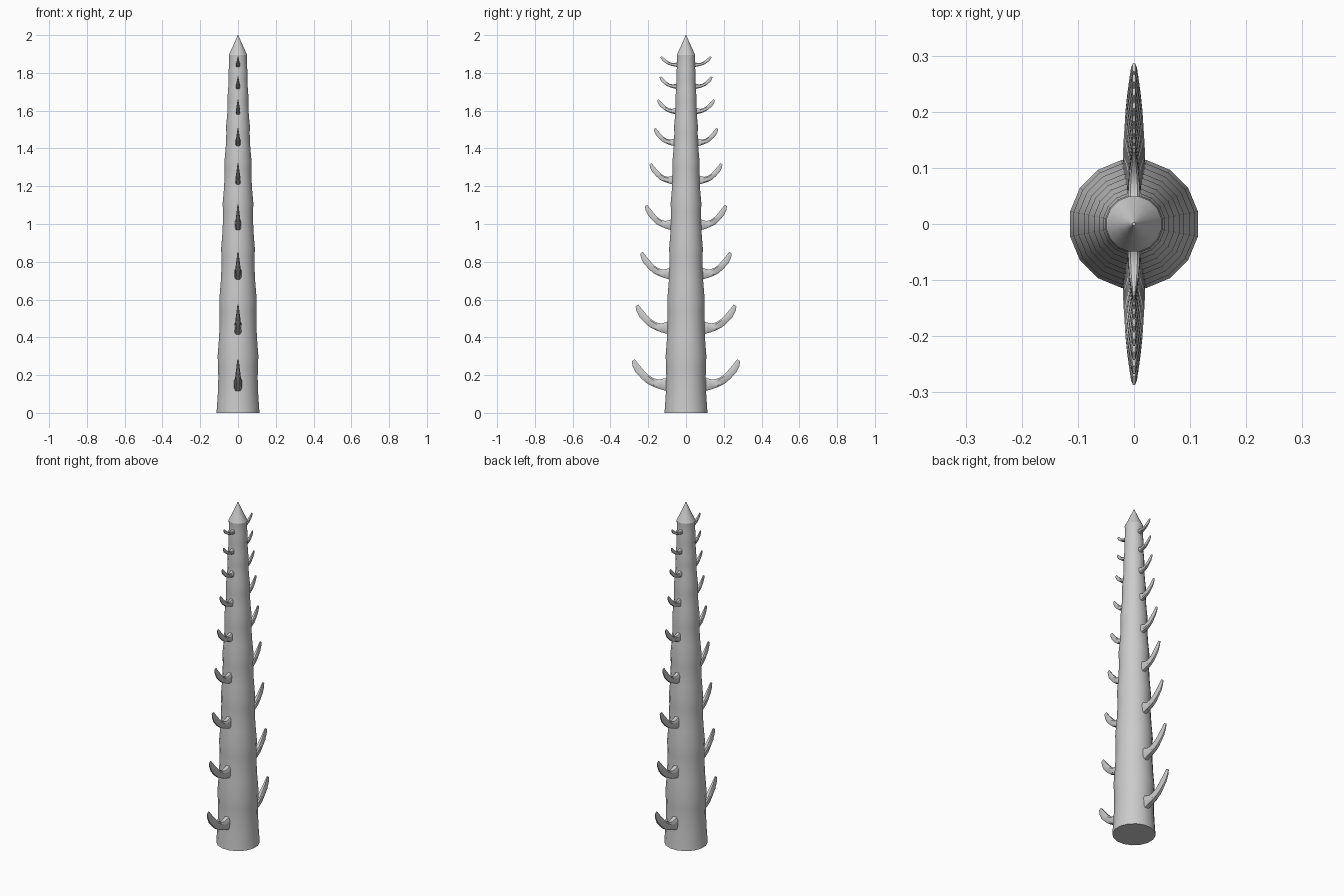
import bpy, bmesh, math

if "Cube" in bpy.data.objects:
    bpy.data.objects.remove(bpy.data.objects["Cube"])

SIDES = 16


def finish(bm, name, angle):
    bmesh.ops.recalc_face_normals(bm, faces=bm.faces[:])
    me = bpy.data.meshes.new(name)
    bm.to_mesh(me)
    bm.free()
    ob = bpy.data.objects.new(name, me)
    bpy.context.collection.objects.link(ob)
    bpy.ops.object.select_all(action='DESELECT')
    ob.select_set(True)
    bpy.context.view_layer.objects.active = ob
    bpy.ops.object.shade_smooth_by_angle(angle=math.radians(angle))
    return ob


def loft(bm, rings):
    # skin a list of point rings and cap both ends
    loops = [[bm.verts.new(p) for p in r] for r in rings]
    n = len(loops[0])
    for a, b in zip(loops, loops[1:]):
        for i in range(n):
            j = (i + 1) % n
            bm.faces.new((a[i], a[j], b[j], b[i]))
    bm.faces.new(loops[0][::-1])
    bm.faces.new(loops[-1])


def circle(r, z):
    return [(r * math.cos(2 * math.pi * (i + .5) / SIDES),
             r * math.sin(2 * math.pi * (i + .5) / SIDES), z) for i in range(SIDES)]


# Trunk: tapering stacked segments, each with a slight waist
joints = [(0, .116), (.30, .110), (.60, .101), (.87, .091), (1.11, .083),
          (1.335, .073), (1.52, .064), (1.68, .056), (1.79, .052), (1.895, .050)]
profile = [joints[0]]
for (z0, r0), (z1, r1) in zip(joints, joints[1:]):
    h = z1 - z0
    dip = .02 * h
    for t, k in ((.33, .8), (.6, 1.0), (.8, .7)):
        profile.append((z0 + t * h, r0 + (r1 - r0) * t - k * dip))
    profile.append((z1, r1))
bm = bmesh.new()
loft(bm, [circle(r, z) for z, r in profile])
finish(bm, "trunk", 30)

# Pointed cap
bm = bmesh.new()
loft(bm, [circle(r, z) for z, r in
          ((1.895, .050), (1.93, .033), (1.965, .017), (1.99, .006), (2.0, .003))])
finish(bm, "tip_cap", 40)

# Thorn sections: upper (y, z), lower (y, z), half width; relative to root bottom
SECTIONS = [((-.035, .095), (-.035, .000), .021), ((-.003, .093), (-.003, .002), .021),
            ((.015, .080), (.013, .015), .020), ((.045, .073), (.042, .023), .019),
            ((.075, .080), (.073, .034), .017), ((.102, .098), (.107, .051), .015),
            ((.126, .122), (.136, .076), .012), ((.150, .150), (.168, .110), .008),
            ((.170, .175), (.186, .146), .005), ((.175, .180), (.190, .170), .003)]


def thorn_ring(top, bot, w, root, z, sy, sz):
    # boxy octagonal section across the blade
    ring = []
    for u, v in ((-.6, 1), (.6, 1), (1, .6), (1, -.6),
                 (.6, -1), (-.6, -1), (-1, -.6), (-1, .6)):
        t = (v + 1) / 2
        y = bot[0] + (top[0] - bot[0]) * t
        h = bot[1] + (top[1] - bot[1]) * t
        ring.append((u * w * (sy * .9 + .1), root + y * sy, z + h * sz))
    return ring


# (bottom z, root y, tip y, tip z)
THORNS = [(.103, .097, .287, .283), (.405, .091, .267, .573), (.695, .082, .242, .852),
          (.957, .074, .217, 1.102), (1.20, .065, .193, 1.322), (1.405, .058, .170, 1.508),
          (1.575, .052, .152, 1.660), (1.71, .048, .140, 1.781), (1.827, .045, .135, 1.888)]
for side, name in ((1, "back"), (-1, "front")):
    for k, (z, root, ty, tz) in enumerate(THORNS):
        sy, sz = (ty - root) / .19, (tz - z) / .18
        bm = bmesh.new()
        loft(bm, [[(x, side * y, h) for x, y, h in thorn_ring(a, b, w, root, z, sy, sz)]
                  for a, b, w in SECTIONS])
        finish(bm, f"{name}_thorn_{k + 1}", 35)
